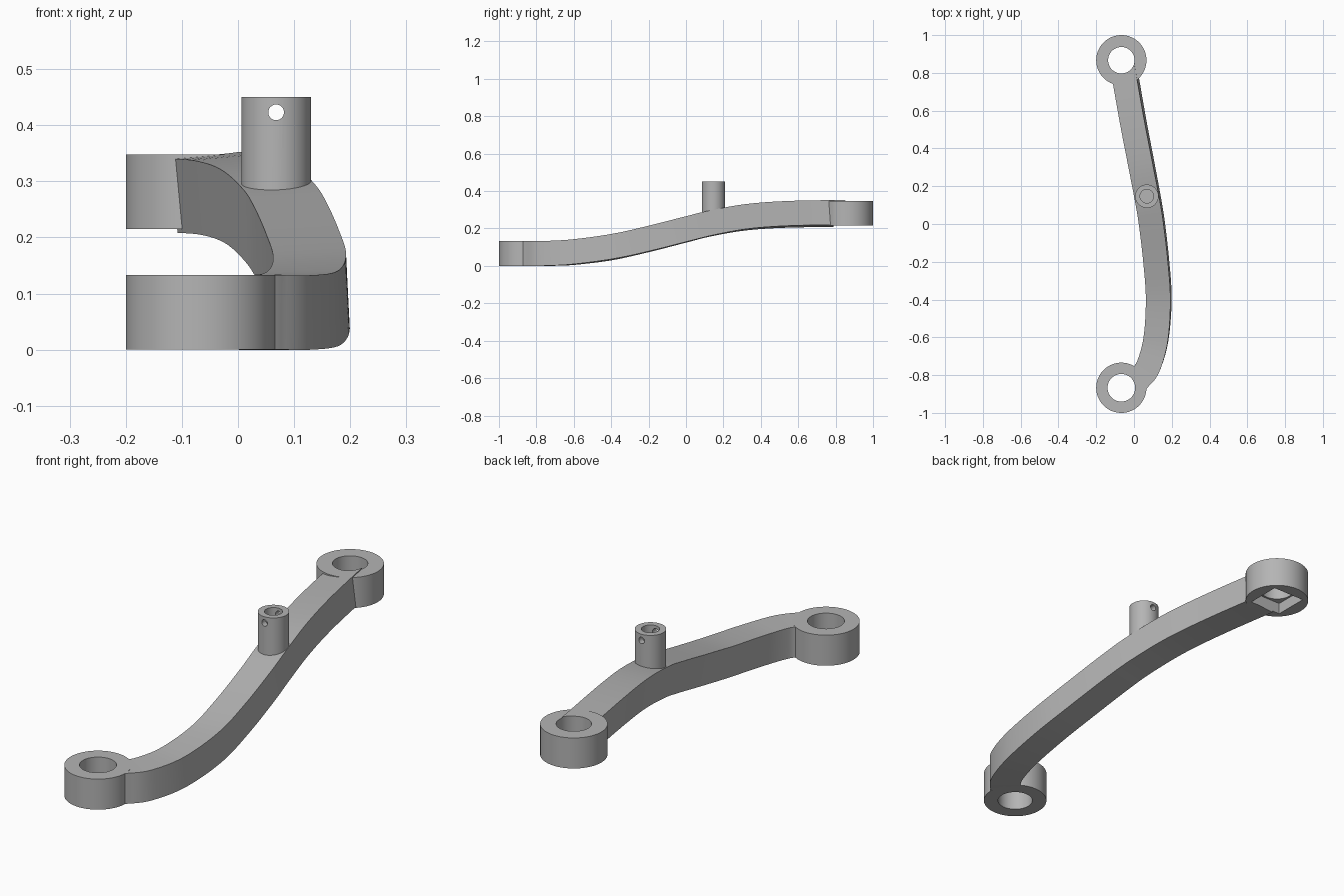
import bpy, bmesh, math
from mathutils import Vector, Matrix

cube = bpy.data.objects.get("Cube")
if cube:
    bpy.data.objects.remove(cube, do_unlink=True)

metal = bpy.data.materials.new("grey metal")
metal.use_nodes = True
GREY = (0.46, 0.46, 0.46, 1)
metal.diffuse_color = GREY
metal.node_tree.nodes["Principled BSDF"].inputs["Base Color"].default_value = GREY


def add_object(name, bm):
    bmesh.ops.recalc_face_normals(bm, faces=bm.faces)
    mesh = bpy.data.meshes.new(name)
    bm.to_mesh(mesh)
    bm.free()
    mesh.materials.append(metal)
    obj = bpy.data.objects.new(name, mesh)
    bpy.context.collection.objects.link(obj)
    return obj


def cylinder(name, x, y, z0, z1, radius, sides=96):
    bm = bmesh.new()
    bmesh.ops.create_cone(bm, cap_ends=True, segments=sides, radius1=radius, radius2=radius,
                          depth=z1 - z0, matrix=Matrix.Translation((x, y, (z0 + z1) / 2)))
    return add_object(name, bm)


def drill(obj, cutters):
    """Subtract the cutters and keep the resulting mesh."""
    for cutter in cutters:
        mod = obj.modifiers.new("drill", "BOOLEAN")
        mod.operation, mod.solver, mod.object = "DIFFERENCE", "EXACT", cutter
    bpy.context.view_layer.update()
    graph = bpy.context.evaluated_depsgraph_get()
    mesh = bpy.data.meshes.new_from_object(obj.evaluated_get(graph))
    obj.modifiers.clear()
    obj.data = mesh


def spline(points, steps):
    """Smooth curve through the points."""
    pts = [Vector(p) for p in points]
    pts = [2 * pts[0] - pts[1]] + pts + [2 * pts[-1] - pts[-2]]
    out = []
    for a, b, c, d in zip(pts, pts[1:], pts[2:], pts[3:]):
        for i in range(steps):
            t = i / steps
            out.append(0.5 * (2 * b + (c - a) * t + (2 * a - 5 * b + 4 * c - d) * t * t
                              + (3 * b - a - 3 * c + d) * t ** 3))
    return out + [pts[-2]]


# Curved arm: rectangular section swept along x, y, z with a slight roll
PATH = [(-0.062, 0.87, 0.281, 0.09), (-0.006, 0.55, 0.276, 0.085), (0.038, 0.32, 0.26, 0.08),
        (0.074, 0.13, 0.227, 0.07), (0.095, 0, 0.195, 0.065), (0.118, -0.2, 0.144, 0.06),
        (0.131, -0.4, 0.1, 0.05), (0.116, -0.61, 0.073, 0.02), (0.075, -0.755, 0.0665, 0),
        (0.03, -0.815, 0.0665, 0), (0, -0.842, 0.0665, 0)]
HALF_W, HALF_H = 0.065, 0.0663
line = spline(PATH, 8)
bm = bmesh.new()
rings = []
for i, p in enumerate(line):
    tangent = (line[min(i + 1, len(line) - 1)] - line[max(i - 1, 0)]).to_3d().normalized()
    side = Vector((0, 0, 1)).cross(tangent).normalized()
    up = tangent.cross(side)
    c, s = math.cos(p[3]), math.sin(p[3])
    side, up = side * c + up * s, up * c - side * s
    rings.append([bm.verts.new(p.to_3d() + side * HALF_W * u + up * HALF_H * v)
                  for u, v in ((-1, -1), (1, -1), (1, 1), (-1, 1))])
for r, q in zip(rings, rings[1:]):
    for k in range(4):
        n = (k + 1) % 4
        bm.faces.new((r[k], r[n], q[n], q[k]))
bm.faces.new(rings[0])
bm.faces.new(rings[-1][::-1])
arm = add_object("curved_arm", bm)

# End rings and upright post
X, Y = -0.067, 0.867
PX, PY = 0.068, 0.147
front_ring = cylinder("front_ring", X, -Y, 0, 0.133, 0.133)
back_ring = cylinder("back_ring", X, Y, 0.215, 0.348, 0.133)
post = cylinder("upright_post", PX, PY, 0.25, 0.45, 0.062, 64)

# Cutters: round bores, square socket under the back ring, cross pin hole
front_bore = cylinder("front_bore_cutter", X, -Y, -0.1, 0.3, 0.073)
back_bore = cylinder("back_bore_cutter", X, Y, 0.1, 0.5, 0.07)
post_bore = cylinder("post_bore_cutter", PX, PY, 0.33, 0.6, 0.036, 48)
bm = bmesh.new()
bmesh.ops.create_cube(bm, size=1, matrix=Matrix.Translation((X, Y, 0.18))
                      @ Matrix.Diagonal((0.155, 0.155, 0.17, 1)))
socket = add_object("square_socket_cutter", bm)
pin = cylinder("pin_hole_cutter", 0, 0, -0.15, 0.15, 0.014, 32)
pin.data.transform(Matrix.Translation((PX, PY, 0.423)) @ Matrix.Rotation(math.pi / 2, 4, "X"))

drill(arm, [front_bore, back_bore, socket])
drill(front_ring, [front_bore])
drill(back_ring, [back_bore, socket])
drill(post, [post_bore, pin])
for cutter in (front_bore, back_bore, post_bore, socket, pin):
    bpy.data.objects.remove(cutter, do_unlink=True)

# Smooth curved walls, sharp edges
bpy.ops.object.select_all(action="DESELECT")
for obj in (arm, front_ring, back_ring, post):
    obj.select_set(True)
bpy.context.view_layer.objects.active = arm
bpy.ops.object.shade_smooth_by_angle(angle=math.radians(30))
